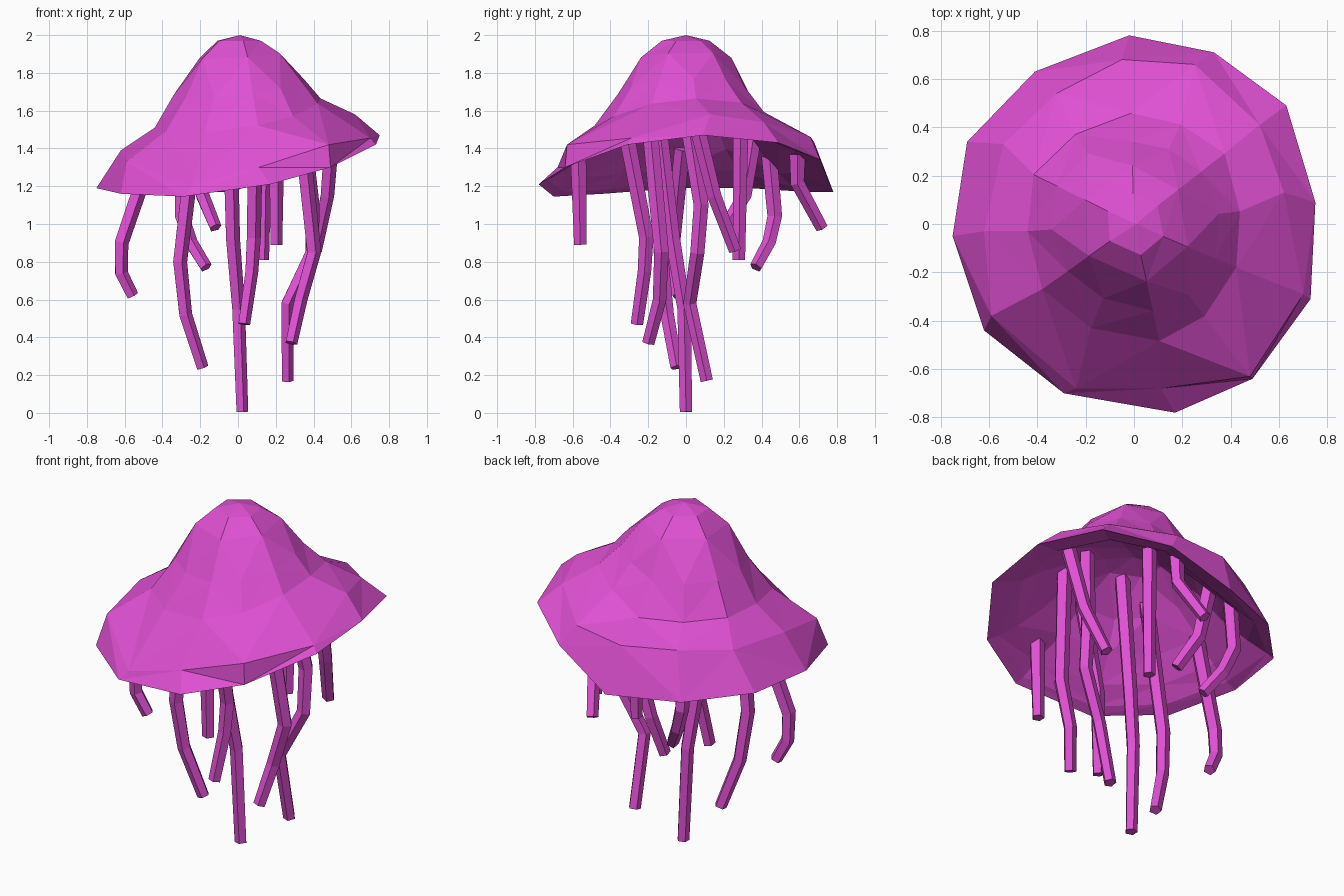
import bpy
import bmesh
import math
import random
from mathutils import Vector

random.seed(4)

default_cube = bpy.data.objects.get("Cube")
if default_cube:
    bpy.data.objects.remove(default_cube, do_unlink=True)

# Single flat colour
magenta = bpy.data.materials.new("magenta_flesh")
magenta.use_nodes = True
colour = (0.74, 0.08, 0.65, 1.0)
magenta.diffuse_color = colour
shader = magenta.node_tree.nodes["Principled BSDF"]
shader.inputs["Base Color"].default_value = colour
shader.inputs["Roughness"].default_value = 0.8


def finish(bm, name):
    """Turn a bmesh into a flat-shaded object."""
    bmesh.ops.recalc_face_normals(bm, faces=bm.faces)
    mesh = bpy.data.meshes.new(name)
    bm.to_mesh(mesh)
    bm.free()
    mesh.materials.append(magenta)
    obj = bpy.data.objects.new(name, mesh)
    bpy.context.scene.collection.objects.link(obj)
    return obj


def bridge(bm, lower, upper):
    """Join two equal rings with triangles, alternating the diagonal."""
    count = len(lower)
    for i in range(count):
        j = (i + 1) % count
        a, b, c, d = lower[i], lower[j], upper[j], upper[i]
        if i % 2:
            bm.faces.new((a, b, c))
            bm.faces.new((a, c, d))
        else:
            bm.faces.new((a, b, d))
            bm.faces.new((b, c, d))


def bridge_half(bm, lower, upper):
    """Join a ring to one with half as many points."""
    count = len(upper)
    for i in range(count):
        j = (i + 1) % count
        a, b, c = lower[2 * i], lower[2 * i + 1], lower[2 * j]
        bm.faces.new((a, b, upper[i]))
        bm.faces.new((b, upper[j], upper[i]))
        bm.faces.new((b, c, upper[j]))


def dome(bm, edge, rings, top):
    """Skin from the edge loop through the rings to a single top point."""
    lower = edge
    for ring in rings:
        upper = [bm.verts.new(p) for p in ring]
        if len(lower) == len(upper):
            bridge(bm, lower, upper)
        else:
            bridge_half(bm, lower, upper)
        lower = upper
    apex = bm.verts.new(top)
    for i, v in enumerate(lower):
        bm.faces.new((v, lower[(i + 1) % len(lower)], apex))


# Bell: tilted wavy rim and the skirt ring above it
rim = [Vector(p) for p in (
    (-.02, .78, 1.17), (.33, .71, 1.34), (.63, .49, 1.43), (.75, .09, 1.47),
    (.73, -.31, 1.42), (.49, -.64, 1.3), (.17, -.78, 1.21), (-.29, -.7, 1.145),
    (-.62, -.44, 1.16), (-.75, -.05, 1.19), (-.69, .34, 1.19), (-.41, .63, 1.17))]
skirt = [Vector(p) for p in (
    (-.05, .68, 1.43), (.25, .66, 1.46), (.52, .41, 1.54), (.62, .13, 1.58),
    (.7, -.29, 1.455), (.48, -.63, 1.42), (.11, -.68, 1.3), (-.24, -.68, 1.2),
    (-.59, -.38, 1.33), (-.62, -.03, 1.39), (-.54, .33, 1.4), (-.32, .54, 1.42))]


def bell_ring(fraction, height, tilt, step=1):
    """Shrunken copy of the rim that follows part of its tilt."""
    ring = []
    for p in rim[::step]:
        f = fraction * random.uniform(0.96, 1.04)
        ring.append(Vector((p.x * f, p.y * f, height + tilt * (p.z - 1.28))))
    return ring


# Outer skin and the shallower underside share the rim
bm = bmesh.new()
edge = [bm.verts.new(p) for p in rim]
dome(bm, edge, [skirt, bell_ring(.6, 1.56, .55), bell_ring(.45, 1.71, .3),
                bell_ring(.3, 1.89, .1, 2), bell_ring(.16, 1.97, 0, 2)], (0.01, 0, 2))
dome(bm, edge, [bell_ring(.93, 1.3, .95), bell_ring(.8, 1.35, .75),
                bell_ring(.63, 1.45, .6), bell_ring(.44, 1.56, .35),
                bell_ring(.2, 1.67, 0, 2)], (0, 0, 1.71))
finish(bm, "bell")


def tentacle(name, *points, radius=0.044, sides=5):
    """Bent, tapering tube through the points, capped at both ends."""
    path = [Vector(p) for p in points]
    bm = bmesh.new()
    previous = None
    for i, p in enumerate(path):
        along = (path[min(i + 1, len(path) - 1)] - path[max(i - 1, 0)]).normalized()
        side = along.cross(Vector((0, 1, 0))).normalized()
        other = along.cross(side)
        r = radius * (1 - 0.22 * i / (len(path) - 1))
        ring = []
        for k in range(sides):
            a = math.tau * k / sides
            ring.append(bm.verts.new(p + r * (side * math.cos(a) + other * math.sin(a))))
        if previous:
            for k in range(sides):
                n = (k + 1) % sides
                bm.faces.new((previous[k], previous[n], ring[n], ring[k]))
        else:
            bm.faces.new(ring)
        previous = ring
    bm.faces.new(previous)
    return finish(bm, name)


# Tentacles, each from the underside of the bell to its tip
tentacle("right_tentacle", (-.45, -.02, 1.4), (-.62, -.07, .9),
         (-.62, -.06, .74), (-.56, -.04, .62))
tentacle("front_right_tentacle", (-.22, -.16, 1.57), (-.31, -.13, .8),
         (-.28, -.1, .52), (-.19, -.05, .24))
tentacle("back_right_tentacle", (-.3, .44, 1.37), (-.3, .47, 1.04),
         (-.25, .44, .9), (-.17, .37, .77))
tentacle("inner_right_tentacle", (-.23, .36, 1.47), (-.19, .31, 1.15), (-.12, .21, .98))
tentacle("back_tentacle", (.2, .59, 1.37), (.19, .59, 1.22), (.11, .72, .98))
tentacle("centre_tentacle", (-.05, -.16, 1.67), (-.03, -.07, .92),
         (0, -.01, .55), (.02, 0, .005))
tentacle("front_tentacle", (.09, -.33, 1.55), (.08, -.21, .93),
         (.07, -.22, .75), (.03, -.26, .47))
tentacle("inner_back_tentacle", (.14, .29, 1.57), (.13, .28, .81))
tentacle("short_front_tentacle", (.2, -.57, 1.36), (.2, -.56, .89))
tentacle("front_left_tentacle", (.32, -.2, 1.6), (.4, -.13, .85),
         (.33, -.14, .6), (.28, -.2, .37))
tentacle("left_tentacle", (.33, 0, 1.6), (.39, .08, 1.1), (.39, .06, .85),
         (.26, .02, .58), (.26, .11, .17))
tentacle("outer_left_tentacle", (.5, .05, 1.55), (.47, .15, 1.15), (.41, .26, .86))
